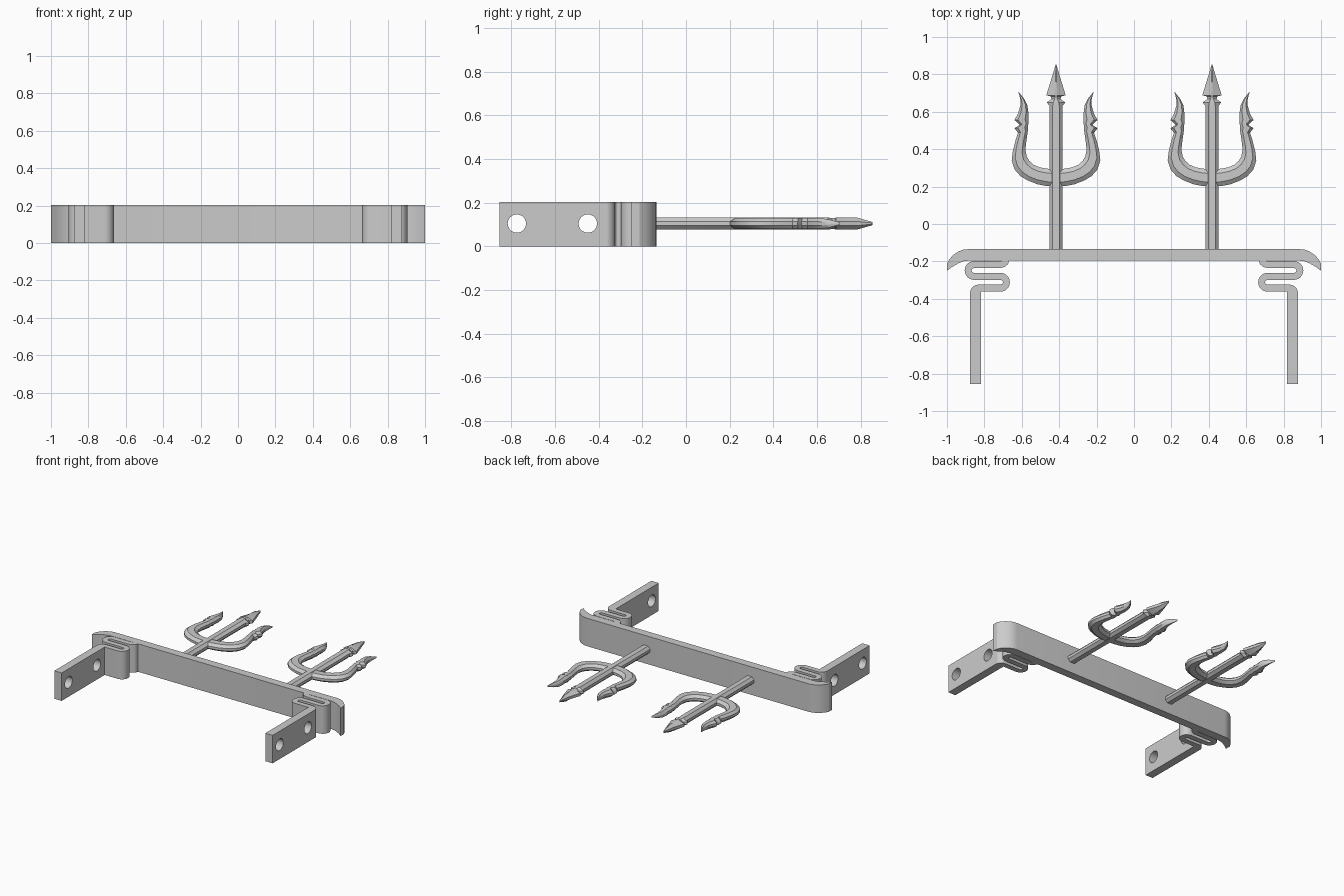
import bpy, bmesh, math
from mathutils import Vector, Matrix

if "Cube" in bpy.data.objects:
    bpy.data.objects.remove(bpy.data.objects["Cube"])

H = 0.203          # height of the bracket
ZC = 0.104         # mid height of the tridents

grey = bpy.data.materials.new("grey")
grey.diffuse_color = (0.6, 0.6, 0.6, 1)
grey.use_nodes = True
grey.node_tree.nodes["Principled BSDF"].inputs["Base Color"].default_value = grey.diffuse_color


def finish(name, mesh, mirror=False):
    mesh.materials.clear()
    mesh.materials.append(grey)
    ob = bpy.data.objects.new(name, mesh)
    bpy.context.collection.objects.link(ob)
    if mirror:
        ob.modifiers.new("Mirror", 'MIRROR').use_mirror_merge = False
    bpy.ops.object.select_all(action='DESELECT')
    ob.select_set(True)
    bpy.context.view_layer.objects.active = ob
    bpy.ops.object.shade_smooth_by_angle(angle=math.radians(28))
    return ob


def to_mesh(bm, name):
    bmesh.ops.recalc_face_normals(bm, faces=bm.faces[:])
    mesh = bpy.data.meshes.new(name)
    bm.to_mesh(mesh)
    bm.free()
    return mesh


def prism(name, outline, mirror=False):
    """Top-view outline raised to the bracket height."""
    bm = bmesh.new()
    face = bm.faces.new([bm.verts.new((x, y, 0)) for x, y in outline])
    ext = bmesh.ops.extrude_face_region(bm, geom=[face])
    verts = [v for v in ext["geom"] if isinstance(v, bmesh.types.BMVert)]
    bmesh.ops.translate(bm, verts=verts, vec=(0, 0, H))
    return finish(name, to_mesh(bm, name), mirror)


def arc(cx, cy, r, a0, a1, n=12):
    return [(cx + r * math.cos(math.radians(a0 + (a1 - a0) * i / n)),
             cy + r * math.sin(math.radians(a0 + (a1 - a0) * i / n))) for i in range(n + 1)]


def ribbon(path, t):
    """Outline of a strip of half thickness t along a path."""
    p = [Vector(q) for q in path]
    left, right = [], []
    for i, q in enumerate(p):
        d = (p[min(i + 1, len(p) - 1)] - p[max(i - 1, 0)]).normalized()
        n = Vector((-d.y, d.x)) * t
        left.append(tuple(q + n))
        right.append(tuple(q - n))
    return left + right[::-1]


def loft(name, stations):
    """Chamfered bar through stations (side a, side b, half height, chamfer share)."""
    bm = bmesh.new()
    rings = []
    for a, b, h, k in stations:
        a, b = Vector(a), Vector(b)
        c = (a + b) / 2
        a2, b2 = a.lerp(c, k), b.lerp(c, k)
        s = 0.35 * h
        sect = [(a, -s), (a, s), (a2, h), (b2, h), (b, s), (b, -s), (b2, -h), (a2, -h)]
        rings.append([bm.verts.new((p.x + 0.417, p.y, ZC + z)) for p, z in sect])
    for r, q in zip(rings, rings[1:]):
        for i in range(8):
            j = (i + 1) % 8
            bm.faces.new((r[i], r[j], q[j], q[i]))
    bm.faces.new(rings[0])
    bm.faces.new(rings[-1])
    return finish(name, to_mesh(bm, name), mirror=True)


# Front plate with swept-back ends
half = [(0.88, -0.195), (0.91, -0.199), (0.94, -0.211), (0.97, -0.228), (1.0, -0.25),
        (1.0, -0.212), (0.985, -0.186), (0.965, -0.165), (0.942, -0.149),
        (0.917, -0.138), (0.89, -0.135)]
prism("front_plate", half + [(-x, y) for x, y in reversed(half)])

# Folded springs between plate and arms
path = [(0.684, -0.188), (0.689, -0.204), (0.70, -0.213), (0.715, -0.217)]
path += arc(0.855, -0.2485, 0.0315, 90, -90)
path += arc(0.714, -0.3115, 0.0315, 90, 270)
path += arc(0.83, -0.371, 0.028, 90, 0, 8)
prism("spring", ribbon(path, 0.0188), mirror=True)

# Mounting arms with two screw holes
curve = bpy.data.curves.new("arm_profile", 'CURVE')
curve.dimensions = '2D'
curve.fill_mode = 'BOTH'
curve.extrude = 0.0295
loops = [[(-0.855, 0), (-0.36, 0), (-0.36, H), (-0.855, H)],
         arc(-0.775, ZC, 0.042, 0, 360, 32)[:-1],
         arc(-0.45, ZC, 0.042, 0, 360, 32)[:-1]]
for loop in loops:
    sp = curve.splines.new('POLY')
    sp.points.add(len(loop) - 1)
    for pt, (x, y) in zip(sp.points, loop):
        pt.co = (x, y, 0, 1)
    sp.use_cyclic_u = True
tmp = bpy.data.objects.new("arm_profile", curve)
bpy.context.collection.objects.link(tmp)
bpy.context.view_layer.update()
dg = bpy.context.evaluated_depsgraph_get()
arm = bpy.data.meshes.new_from_object(tmp.evaluated_get(dg))
bpy.data.objects.remove(tmp)
arm.transform(Matrix(((0, 0, 1, 0.8475), (1, 0, 0, 0), (0, 1, 0, 0), (0, 0, 0, 1))))
bm = bmesh.new()
bm.from_mesh(arm)
bmesh.ops.remove_doubles(bm, verts=bm.verts[:], dist=1e-5)
finish("mounting_arm", to_mesh(bm, "mounting_arm"), mirror=True)

# Trident shaft and spear head: half width, y, half height, chamfer share
spear = [(0.035, -0.15, 0.028, 0.5), (0.035, 0.632, 0.028, 0.5), (0.05, 0.65, 0.028, 0.7),
         (0.024, 0.668, 0.025, 0.7), (0.03, 0.683, 0.026, 0.8), (0.052, 0.688, 0.028, 0.9),
         (0.022, 0.785, 0.027, 0.9), (0.001, 0.855, 0.007, 0.5)]
loft("trident_shaft", [((-w, y), (w, y), h, k) for w, y, h, k in spear])

# Trident fork: outer and inner edge of one prong, with two barbs, then mirrored
prong = [((-0.05, 0.203), (-0.05, 0.296)), ((-0.10, 0.213), (-0.09, 0.304)),
         ((-0.15, 0.232), (-0.122, 0.318)), ((-0.19, 0.256), (-0.143, 0.338)),
         ((-0.222, 0.292), (-0.157, 0.362)), ((-0.237, 0.34), (-0.163, 0.395)),
         ((-0.231, 0.39), (-0.161, 0.425)), ((-0.216, 0.45), (-0.154, 0.475)),
         ((-0.203, 0.487), (-0.15, 0.50)), ((-0.222, 0.512), (-0.149, 0.52)),
         ((-0.194, 0.53), (-0.148, 0.54)), ((-0.222, 0.556), (-0.147, 0.56)),
         ((-0.203, 0.59), (-0.147, 0.59)), ((-0.19, 0.635), (-0.153, 0.635)),
         ((-0.19, 0.665), (-0.171, 0.67)), ((-0.201, 0.705), (-0.199, 0.705))]
heights = [0.025] * 13 + [0.022, 0.016, 0.005]
side = [(a, b, h, 0.5) for (a, b), h in zip(prong, heights)]
other = [((-a[0], a[1]), (-b[0], b[1]), h, k) for a, b, h, k in side]
loft("trident_fork", side[::-1] + [((0, 0.20), (0, 0.292), 0.025, 0.5)] + other)
